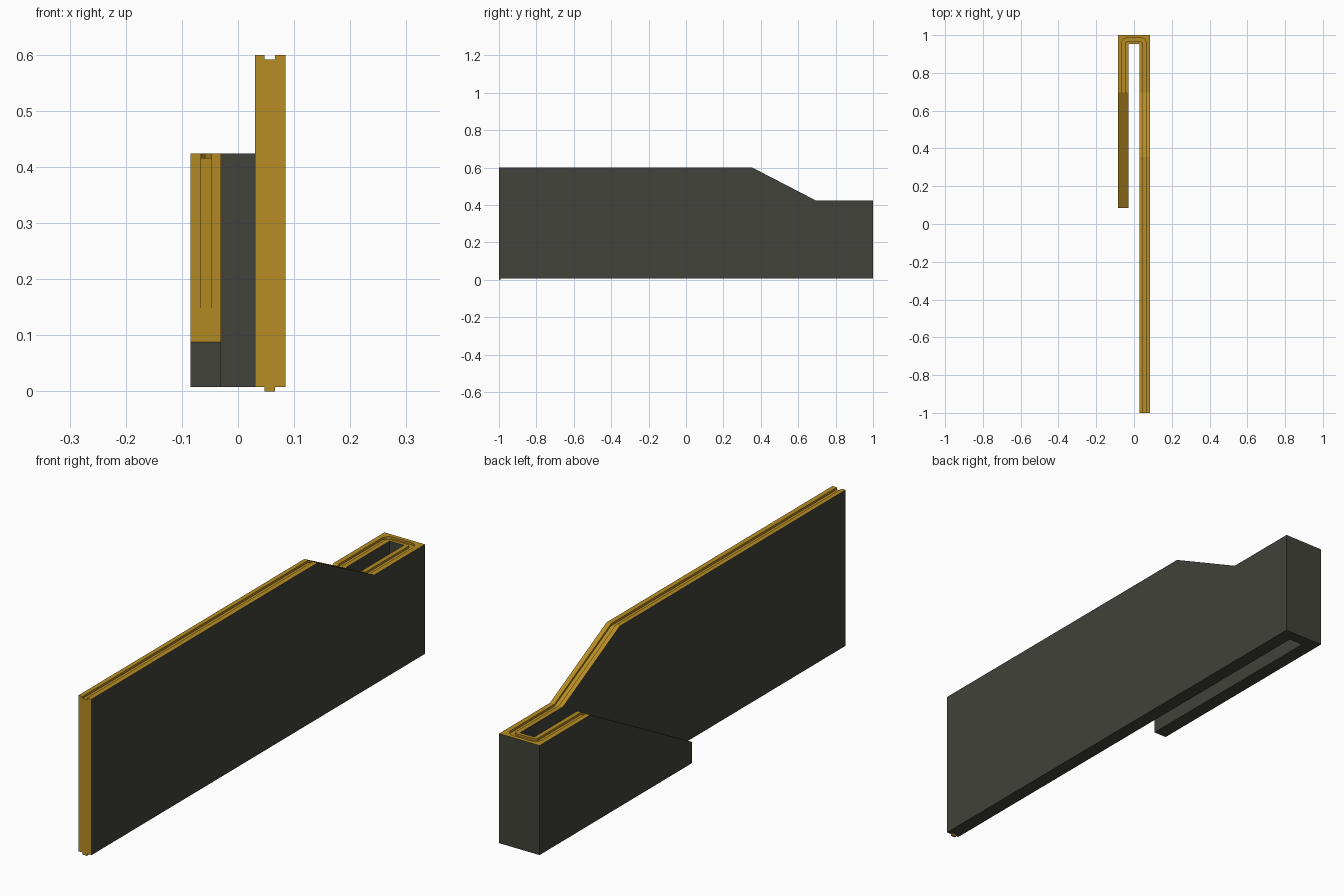
import bpy, bmesh, math

if "Cube" in bpy.data.objects:
    bpy.data.objects.remove(bpy.data.objects["Cube"])


def material(name, rgb):
    m = bpy.data.materials.new(name)
    m.diffuse_color = (*rgb, 1)
    m.use_nodes = True
    m.node_tree.nodes["Principled BSDF"].inputs["Base Color"].default_value = m.diffuse_color
    return m


dark = material("dark grey", (0.054, 0.054, 0.043))
gold = material("antique gold", (0.47, 0.265, 0.018))

OUT, G_OUT, G_IN, INN = 0.085, 0.066, 0.047, 0.03   # wall and groove offsets in x
BASE, DEPTH = 0.008, 0.008
LOW, HIGH = 0.424, 0.6


def straight(side, y, top, depth=DEPTH):
    """Cross-section of a straight wall: four plan points, top height, groove depth."""
    return [(side * x, y) for x in (OUT, G_OUT, G_IN, INN)], top, depth


def corner(side, a):
    """Cross-section in a bend: sharp walls, rounded groove."""
    cx, cy = 0.036, 0.955
    c, s = math.cos(a), math.sin(a)
    plan = [(OUT, 1.0), (cx + 0.030 * c, cy + 0.030 * s),
            (cx + 0.011 * c, cy + 0.011 * s), (INN, 0.953)]
    return [(side * x, y) for x, y in plan], LOW, DEPTH


# stations along the hook-shaped path: long wall, two bends, short wall
angles = [math.radians(a) for a in (0, 22.5, 45, 67.5, 90)]
stations = [straight(1, -1, HIGH), straight(1, 0.355, HIGH), straight(1, 0.695, LOW)]
stations += [corner(1, a) for a in angles]
stations += [corner(-1, a) for a in reversed(angles)]
stations += [straight(-1, 0.695, LOW), straight(-1, 0.085, 0.088, 0)]

# hooked wall with a groove along its top
bm = bmesh.new()
rings = []
for (o, go, gi, i), top, depth in stations:
    floor = top - depth
    section = [(o, BASE), (o, top), (go, top), (go, floor),
               (gi, floor), (gi, top), (i, top), (i, BASE)]
    rings.append([bm.verts.new((p[0], p[1], z)) for p, z in section])
for r0, r1 in zip(rings, rings[1:]):
    for j in range(8):
        k = (j + 1) % 8
        f = bm.faces.new((r0[j], r1[j], r1[k], r0[k]))
        f.material_index = 1 if 1 <= j <= 5 else 0      # top and groove are gold
bm.faces.new(rings[0]).material_index = 1               # long wall's end is gold
bm.faces.new(rings[-1]).material_index = 0
bmesh.ops.remove_doubles(bm, verts=bm.verts[:], dist=1e-5)
bmesh.ops.recalc_face_normals(bm, faces=bm.faces[:])
mesh = bpy.data.meshes.new("hooked_wall")
bm.to_mesh(mesh)
bm.free()
mesh.materials.append(dark)
mesh.materials.append(gold)
bpy.context.collection.objects.link(bpy.data.objects.new("hooked_wall", mesh))

# small locating tongue under the long wall's front end
bpy.ops.mesh.primitive_cube_add(size=1, location=((G_OUT + G_IN) / 2, -0.996, BASE / 2))
tongue = bpy.context.object
tongue.name = "locating_tongue"
tongue.scale = (G_OUT - G_IN, 0.008, BASE)
tongue.data.materials.append(gold)
